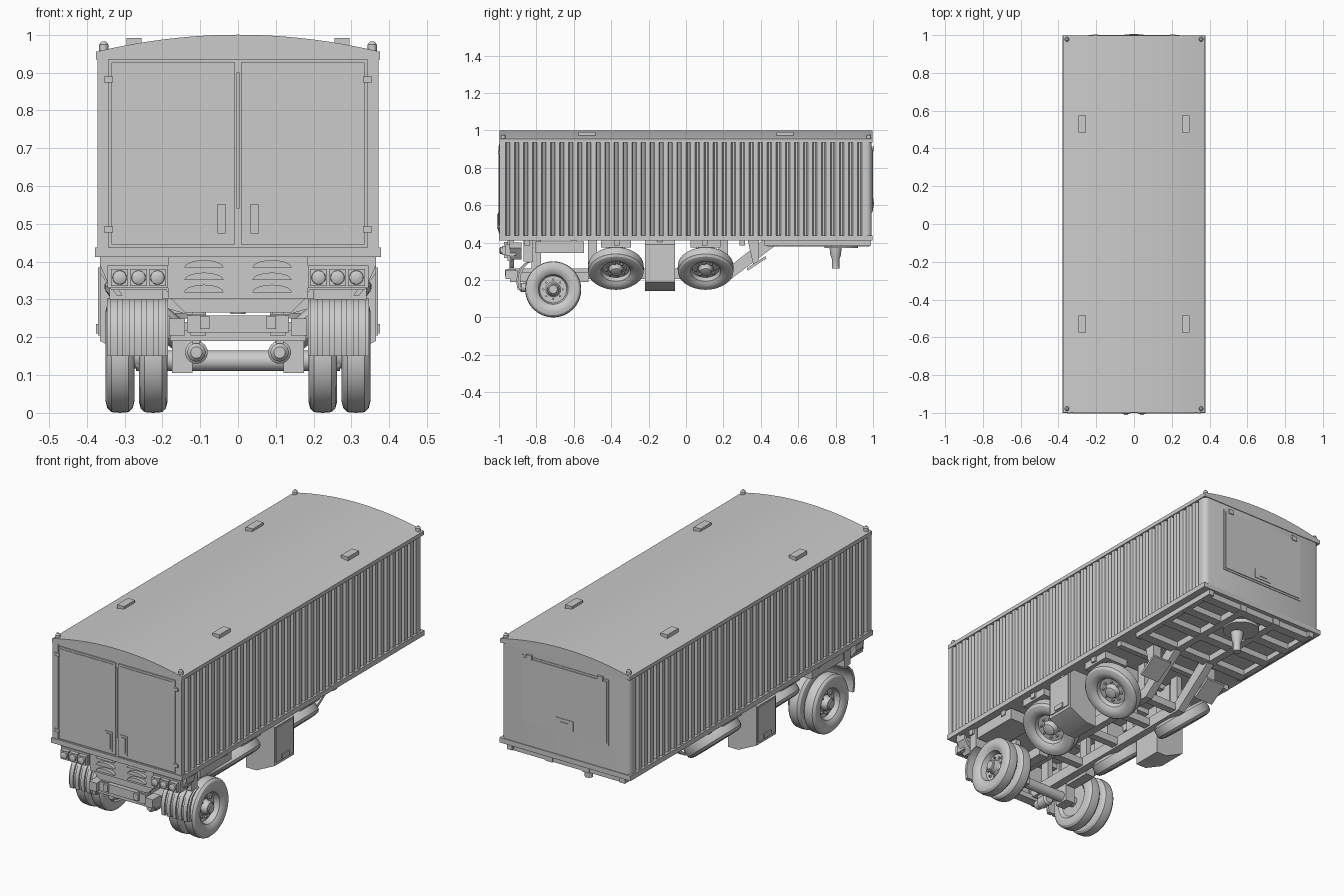
import bpy, bmesh
from math import sin, cos, pi, radians
from mathutils import Matrix, Vector

if "Cube" in bpy.data.objects:
    bpy.data.objects.remove(bpy.data.objects["Cube"])


def finish(name, bm, smooth=True):
    bmesh.ops.recalc_face_normals(bm, faces=bm.faces)
    me = bpy.data.meshes.new(name)
    bm.to_mesh(me)
    bm.free()
    if smooth:
        me.shade_smooth()
        me.set_sharp_from_angle(angle=radians(32))
    ob = bpy.data.objects.new(name, me)
    bpy.context.collection.objects.link(ob)
    return ob


def prism(name, pts, axis, a, b):
    """Extrude a 2D outline along an axis: x takes (y,z), y takes (x,z), z takes (x,y)."""
    put = {'x': lambda p, t: (t, p[0], p[1]), 'y': lambda p, t: (p[0], t, p[1]),
           'z': lambda p, t: (p[0], p[1], t)}[axis]
    bm = bmesh.new()
    r = [[bm.verts.new(put(p, t)) for p in pts] for t in (a, b)]
    n = len(pts)
    bm.faces.new(r[0])
    bm.faces.new(r[1][::-1])
    for i in range(n):
        j = (i + 1) % n
        bm.faces.new((r[0][i], r[0][j], r[1][j], r[1][i]))
    return finish(name, bm)


def box(name, x0, x1, y0, y1, z0, z1):
    return prism(name, [(x0, y0), (x1, y0), (x1, y1), (x0, y1)], 'z', z0, z1)


def pair(name, x0, x1, y0, y1, z0, z1):
    for s in (-1, 1):
        box(name, s * x0, s * x1, y0, y1, z0, z1)


def lathe(name, prof, loc, axis, n=32):
    """Revolve (distance along axis, radius) points around an axis."""
    m = Matrix.Translation(loc) @ Vector(axis).to_track_quat('Z', 'Y').to_matrix().to_4x4()
    bm = bmesh.new()
    rings = [[bm.verts.new(m @ Vector((r * cos(2 * pi * k / n), r * sin(2 * pi * k / n), h)))
              for k in range(n)] for h, r in prof]
    for p, q in zip(rings, rings[1:]):
        for k in range(n):
            bm.faces.new((p[k], p[k - 1], q[k - 1], q[k]))
    bm.faces.new(rings[0])
    bm.faces.new(rings[-1])
    return finish(name, bm)


def strip(path, t):
    """Thicken a polyline in y to make a closed outline."""
    return path + [(y + t, z) for y, z in reversed(path)]


def wheel(name, loc, axis, dish):
    w = 0.038
    tyre = [(-w * .6, .085), (-w * .95, .10), (-w, .12), (-w * .88, .138), (-w * .6, .148), (0, .15),
            (w * .6, .148), (w * .88, .138), (w, .12), (w * .95, .10), (w * .7, .086), (w * .6, .08),
            (w * .6 - dish, .072), (w * .6 - dish, .04), (w * .7 - dish, .036),
            (w * .7, .03), (w * .8, .02)]
    lathe(name, tyre, loc, axis, 40)
    ax = Vector(axis).normalized()
    up = ax.orthogonal().normalized()
    for k in range(8):
        d = Matrix.Rotation(k * pi / 4, 3, ax) @ up
        lathe("wheel_nut", [(0, .006), (.012, .006)], Vector(loc) + d * .052 + ax * (w * .6 - dish), axis, 6)


# corrugated container walls with rounded front corners
N, Y0 = 40, -0.965
P = 1.93 / N
side = [(.37, -.993)]
for i in range(N):
    y = Y0 + i * P
    side += [(.37, y), (.356, y + P * .14), (.356, y + P * .36), (.37, y + P * .5)]
side += [(.37, .965)] + [(.345 + .025 * cos(a), .968 + .025 * sin(a)) for a in (0, pi / 6, pi / 3, pi / 2)]
prism("container_walls", side + [(-x, y) for x, y in reversed(side)], 'z', .43, .94)
box("base_rim", -.378, .378, -1, .997, .412, .438)

# arched roof with its markers
arc = [(.375 * k / 12, 1 - .045 * (k / 12) ** 2) for k in range(-12, 13)]
prism("roof", [(-.375, .935)] + arc + [(.375, .935)], 'y', -.997, .997)
for s in (-1, 1):
    for t in (-1, 1):
        box("roof_block", s * .255, s * .295, t * .53 - .045, t * .53 + .045, .96, .992)
        lathe("corner_lamp", [(0, .012), (.022, .012), (.03, .006)], (s * .355, t * .978, .952), (0, 0, 1), 12)

# double doors with frames, hinges and recessed handles
for s in (-1, 1):
    box("door", s * .008, s * .335, -.999, -.98, .445, .926)
    box("door_panel", s * .018, s * .325, -1.002, -.98, .455, .916)
    box("door_post", s * .342, s * .372, -.997, -.97, .435, .94)
    for z in (.485, .882):
        box("hinge", s * .33, s * .355, -1.004, -.99, z - .008, z + .008)
    box("handle_plate", s * .023, s * .064, -1.005, -.99, .463, .562)
    box("handle_grip", s * .033, s * .054, -1.01, -.99, .474, .552)
    for z in (.64, .80):
        box("corner_marker", s * .0, s * .004, -1.001, -.98, z - .1, z + .1)

# hatch on the far end
box("hatch_frame", -.25, .25, .98, .996, .56, .905)
box("hatch_panel", -.24, .24, .98, 1, .57, .895)
box("hatch_latch", -.05, .05, .98, 1.003, .585, .635)
box("hatch_grip", -.025, .025, .98, 1.006, .60, .618)
pair("hatch_hinge", .19, .22, .98, 1.004, .89, .915)

# gooseneck chassis rails and cross beams
rail = [(.98, .412), (.98, .378), (.47, .378), (.24, .205), (-.95, .205), (-.95, .262), (.22, .262), (.41, .412)]
for s in (-1, 1):
    prism("chassis_rail", rail, 'x', s * .085, s * .125)
for y in (.46, .64, .80, .95):
    box("front_cross_beam", -.33, .33, y - .025, y + .025, .38, .413)
pair("front_side_beam", .31, .34, .42, .99, .385, .413)
for y in (-.52, -.25, .0, .2):
    box("low_cross_beam", -.1, .1, y - .02, y + .02, .215, .255)
for y in (-.85, -.6, -.37, -.14, .1, .3):
    box("floor_beam", -.35, .35, y - .015, y + .015, .385, .413)
for y in (-.8, -.5, -.14, .2):
    pair("rail_post", .09, .12, y - .025, y + .025, .25, .413)

# kingpin and its ring
lathe("kingpin", [(0, .02), (.05, .02), (.07, .028), (.09, .03), (.12, .034)], (0, .8, .262), (0, 0, 1), 20)
lathe("kingpin_plate", [(0, .09), (.02, .09)], (0, .83, .37), (0, 0, 1), 32)

# folded support feet
for s in (-1, 1):
    prism("support_leg", [(.33, .413), (.39, .413), (.39, .3), (.36, .28)], 'x', s * .15, s * .2)
    prism("support_foot", [(.33, .25), (.43, .315), (.425, .328), (.325, .263)], 'x', s * .12, s * .23)

# axle, dual wheels and the tilted spares
lathe("axle", [(-.27, .027), (.27, .027)], (0, -.71, .138), (1, 0, 0), 16)
for s in (-1, 1):
    box("spring_pack", s * .125, s * .18, -.9, -.52, .19, .24)
    box("axle_hanger", s * .12, s * .175, -.75, -.67, .105, .2)
    wheel("outer_wheel", (s * .312, -.71, .15), (s, 0, 0), .028)
    wheel("inner_wheel", (s * .224, -.71, .15), (s, 0, 0), .028)
    lathe("wheel_hub", [(0, .034), (.1, .032), (.115, .022)], (s * .23, -.71, .15), (s, 0, 0), 20)
    for y in (-.375, .105):
        a = radians(50)
        wheel("spare_wheel", (s * .225, y, .262), (s * cos(a), 0, -sin(a)), .02)
        box("spare_mount", s * .2, s * .34, y - .08, y + .08, .375, .413)
        prism("spare_carrier", [(s * .1, .4), (s * .1, .25), (s * .2, .28), (s * .24, .32), (s * .2, .4)],
              'y', y - .05, y + .05)

# side lockers with a sloped underside
for s in (-1, 1):
    prism("side_locker", [(s * x, z) for x, z in ((.2, .413), (.2, .14), (.26, .14), (.365, .19), (.365, .39),
                                                 (.34, .413))], 'y', -.22, -.06)
    box("locker_lid", s * .36, s * .37, -.21, -.07, .205, .385)
    box("locker_handle", s * .365, s * .376, -.17, -.11, .21, .235)
    box("wheel_top_box", s * .2, s * .345, -.805, -.545, .345, .405)
    box("mudguard_stay", s * .2, s * .34, -.87, -.82, .3, .413)

# curved ribbed mudguards
guard = [(-.893, .15), (-.9, .19), (-.895, .23), (-.88, .265), (-.855, .29), (-.825, .302)]
for s in (-1, 1):
    prism("mudguard", strip(guard, .014), 'x', s * .185, s * .347)
    for k in range(5):
        x = .19 + k * .032
        prism("mudguard_rib", strip([(y - .008, z) for y, z in guard], .012), 'x', s * x, s * (x + .02))

# tail panel with louvres and lamp clusters
half = [(.365, .413), (.365, .39), (.335, .325), (.19, .325), (.175, .3), (.14, .265)]
prism("tail_panel", half + [(-x, z) for x, z in reversed(half)], 'y', -.945, -.92)
box("vent_panel", -.185, .185, -.955, -.93, .302, .413)
for s in (-1, 1):
    for z in (.319, .351, .384):
        prism("louvre", [(s * .09 + .052 * cos(k * pi / 10), z + .02 * sin(k * pi / 10)) for k in range(11)],
              'y', -.972, -.94)
    box("lamp_bar", s * .185, s * .345, -.965, -.91, .33, .39)
    for x in (.213, .263, .313):
        box("lamp_housing", s * x - .0225, s * x + .0225, -.985, -.95, .335, .381)
        lathe("lamp_lens", [(0, .019), (.01, .018), (.014, .01)], (s * x, -.983, .358), (0, -1, 0), 20)
    prism("lamp_brace", [(s * .365, .40), (s * .365, .37), (s * .32, .31), (s * .305, .31)], 'y', -.94, -.88)

# rear cross member with brackets and air tanks
box("rear_cross_member", -.18, .18, -.94, -.89, .19, .218)
box("rear_beam", -.135, .135, -.955, -.91, .212, .258)
pair("beam_bracket", .075, .1, -.967, -.9, .222, .256)
pair("beam_end", .14, .183, -.965, -.9, .205, .25)
for s in (-1, 1):
    lathe("air_tank", [(-.06, .022), (-.05, .03), (.0, .03), (.005, .024), (.03, .024), (.04, .015)],
          (s * .11, -.85, .16), (0, -1, 0), 24)
    box("tank_strap", s * .1, s * .12, -.87, -.83, .18, .21)
